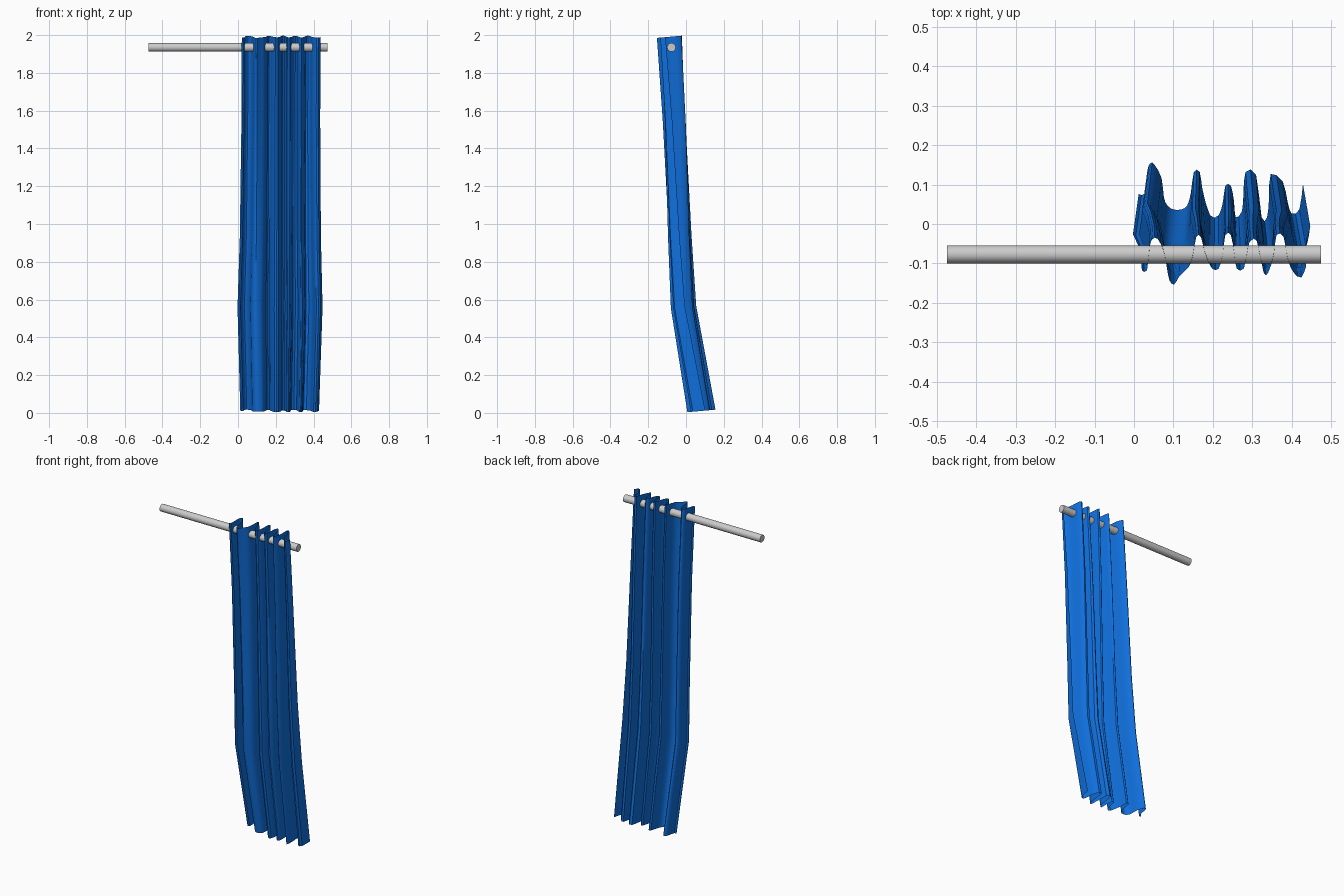
import bpy, bmesh, math
from mathutils import Vector

# Pleat cross-section: x and depth at the top hem, x and depth at the bottom hem
PLEATS = [
    (.020, -.040, .012, .000), (.033, -.040, .027, .000), (.040, .020, .034, .060),
    (.047, .040, .042, .078), (.060, .040, .052, .074), (.075, .010, .070, .040),
    (.083, -.030, .076, -.010), (.090, -.065, .085, -.030), (.102, -.076, .100, -.040),
    (.115, -.055, .120, -.040), (.140, -.030, .135, -.030), (.150, .000, .144, .000),
    (.158, .045, .152, .055), (.170, .045, .167, .055), (.180, .005, .174, .010),
    (.198, -.035, .193, -.055), (.215, -.035, .215, -.055), (.225, .000, .226, -.020),
    (.232, .050, .232, .020), (.246, .050, .246, .020), (.255, .000, .254, -.020),
    (.261, -.035, .258, -.060), (.279, -.035, .274, -.045), (.290, .020, .278, .000),
    (.297, .035, .283, .055), (.312, .035, .310, .048), (.329, -.045, .324, -.060),
    (.341, -.045, .338, -.060), (.355, .000, .343, -.010), (.362, .050, .347, .050),
    (.380, .045, .378, .030), (.390, -.010, .390, -.020), (.405, -.045, .400, -.050),
    (.425, -.058, .420, -.040), (.437, -.030, .429, .025)]

# Hanging path: height, centre depth, sideways spread
ROWS = [(1.992, -.078, 1.0), (1.55, -.055, 1.0), (.93, -.033, 1.03),
        (.56, -.015, 1.08), (.01, .077, 1.0)]


def rounded(points, steps=2):
    """Catmull-Rom smoothing of an open polyline."""
    out = []
    for i in range(len(points) - 1):
        a, b = points[max(i - 1, 0)], points[i]
        c, d = points[i + 1], points[min(i + 2, len(points) - 1)]
        for k in range(steps):
            t = k / steps
            out.append(.5 * (2 * b + (c - a) * t + (2 * a - 5 * b + 4 * c - d) * t * t
                             + (3 * b - a - 3 * c + d) * t ** 3))
    return out + [points[-1]]


def smooth(obj, angle):
    bpy.ops.object.select_all(action='DESELECT')
    obj.select_set(True)
    bpy.context.view_layer.objects.active = obj
    bpy.ops.object.shade_smooth_by_angle(angle=math.radians(angle))


# Pleated curtain sheet
section = rounded([Vector(p) for p in PLEATS])
bm = bmesh.new()
grid = []
for z, depth, spread in ROWS:
    t = (2 - z) / 2
    row = []
    for xt, yt, xb, yb in section:
        x = xt + (xb - xt) * t
        y = yt + (yb - yt) * t
        row.append(bm.verts.new((.226 + (x - .226) * spread, depth + y, z + .09 * y)))
    grid.append(row)
for upper, lower in zip(grid, grid[1:]):
    for i in range(len(upper) - 1):
        bm.faces.new((lower[i], lower[i + 1], upper[i + 1], upper[i]))
mesh = bpy.data.meshes.new("curtain")
bm.to_mesh(mesh)
bm.free()
curtain = bpy.data.objects.new("curtain", mesh)
bpy.context.collection.objects.link(curtain)
fabric = bpy.data.materials.new("blue_fabric")
fabric.diffuse_color = (.005, .16, .72, 1)
mesh.materials.append(fabric)
smooth(curtain, 35)

# Curtain rod
bpy.ops.mesh.primitive_cylinder_add(vertices=16, radius=.023, depth=.95,
                                    location=(0, -.077, 1.935),
                                    rotation=(0, math.pi / 2, 0))
rod = bpy.context.object
rod.name = "curtain_rod"
smooth(rod, 35)
